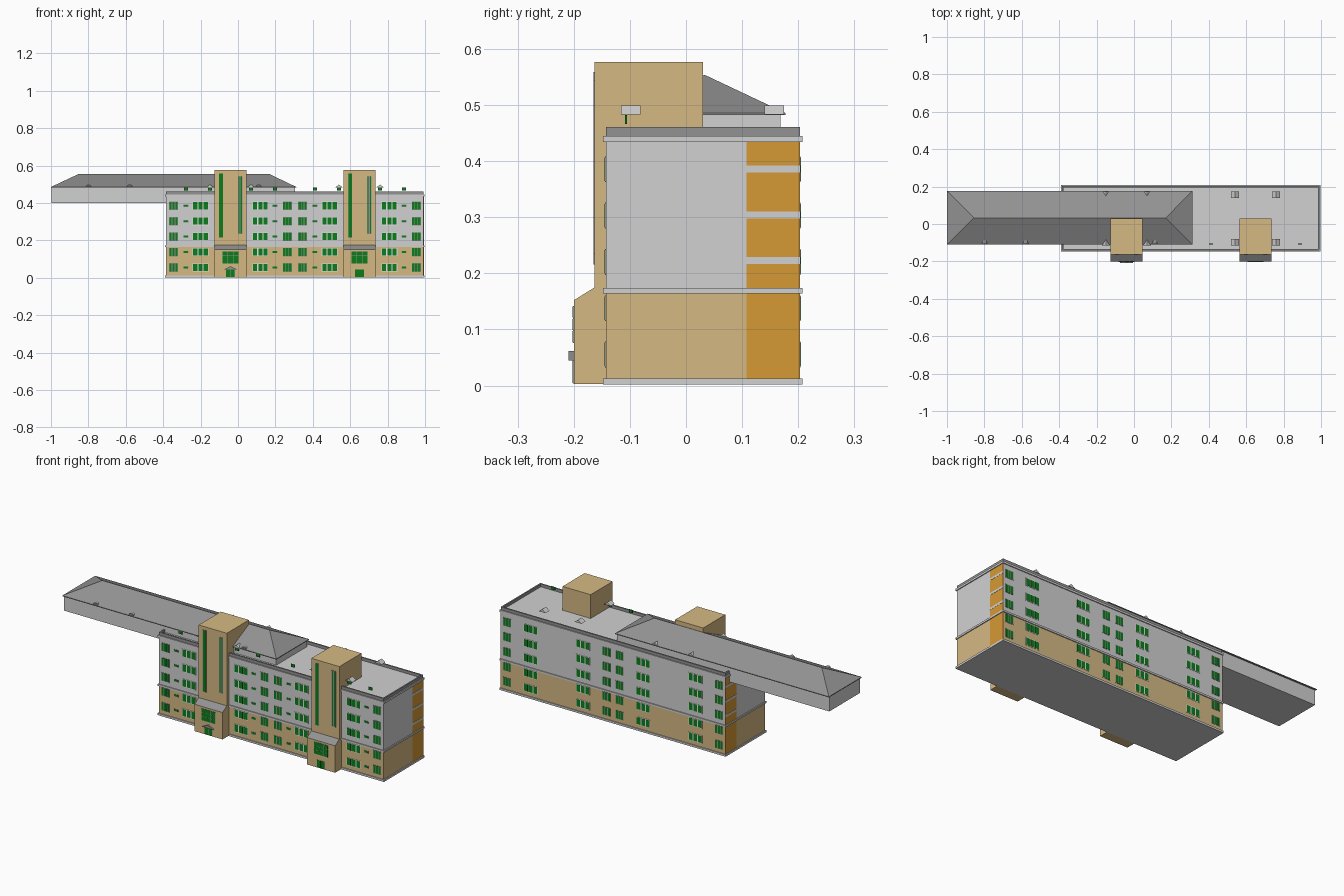
import bpy, bmesh
from mathutils import Matrix, Vector

cube = bpy.data.objects.get("Cube")
if cube:
    bpy.data.objects.remove(cube, do_unlink=True)


def material(name, rgb):
    m = bpy.data.materials.new(name)
    m.use_nodes = True
    m.diffuse_color = (*rgb, 1)
    m.node_tree.nodes["Principled BSDF"].inputs["Base Color"].default_value = (*rgb, 1)
    return m


GREY = material("light grey", (0.64, 0.64, 0.64))
SLATE = material("slate grey", (0.29, 0.29, 0.29))
TAN = material("tan", (0.67, 0.485, 0.23))
OCHRE = material("ochre", (0.67, 0.32, 0.035))
GREEN = material("window green", (0.004, 0.2, 0.012))
WHITE = material("white frame", (0.8, 0.8, 0.82))


def finish(name, bm, *mats):
    bmesh.ops.recalc_face_normals(bm, faces=bm.faces)
    mesh = bpy.data.meshes.new(name)
    bm.to_mesh(mesh)
    bm.free()
    for m in mats:
        mesh.materials.append(m)
    ob = bpy.data.objects.new(name, mesh)
    bpy.context.collection.objects.link(ob)
    return ob


def add_box(bm, x0, x1, y0, y1, z0, z1):
    centre = Vector((x0 + x1, y0 + y1, z0 + z1)) / 2
    size = Matrix.Diagonal((x1 - x0, y1 - y0, z1 - z0, 1))
    bmesh.ops.create_cube(bm, size=1, matrix=Matrix.Translation(centre) @ size)


def boxes(name, mat, *specs):
    bm = bmesh.new()
    for s in specs:
        add_box(bm, *s)
    return finish(name, bm, mat)


def extrude_profile(bm, points, direction):
    face = bm.faces.new([bm.verts.new(p) for p in points])
    out = bmesh.ops.extrude_face_region(bm, geom=[face])
    verts = [g for g in out["geom"] if isinstance(g, bmesh.types.BMVert)]
    bmesh.ops.translate(bm, verts=verts, vec=direction)


# Main block
X0, X1, Y0, Y1 = -0.384, 0.993, -0.143, 0.203
MID = (X0 + X1) / 2
TOWERS = (MID - 0.345, MID + 0.345)
LIP = 0.005


def ring(z0, z1):
    return (X0 - LIP, X1 + LIP, Y0 - LIP, Y1 + LIP, z0, z1)


boxes("lower_walls", TAN, (X0, X1, Y0, Y1, 0.01, 0.168))
boxes("upper_walls", GREY, (X0, X1, Y0, Y1, 0.168, 0.44))
boxes("base_plinth", GREY, ring(0.002, 0.013))
boxes("middle_band", GREY, ring(0.164, 0.174))
boxes("cornice", GREY, ring(0.434, 0.445))
T = 0.008
boxes("parapet", SLATE,
      (X0, X1, Y0, Y0 + T, 0.445, 0.461), (X0, X1, Y1 - T, Y1, 0.445, 0.461),
      (X0, X0 + T, Y0 + T, Y1 - T, 0.445, 0.461), (X1 - T, X1, Y0 + T, Y1 - T, 0.445, 0.461))

# Ochre end panels with floor bands
panels, bands = [], []
for x in (X0, X1):
    for z0, z1 in ((0.013, 0.164), (0.174, 0.434)):
        panels.append((x - 0.001, x + 0.001, 0.108, Y1 + 0.0005, z0, z1))
    for z in (0.223, 0.304, 0.386):
        bands.append((x - 0.002, x + 0.002, 0.108, Y1 + 0.001, z - 0.006, z + 0.006))
boxes("end_panels", OCHRE, *panels)
boxes("end_panel_bands", GREY, *bands)

# Windows: plates with raised panes, on front and back walls
panes, white_frames, dark_frames = [], [], []


def window(x, z, w, h, y, columns, rows, frames, gap):
    if frames is not None:
        frames.append((x - w / 2, x + w / 2, y - 0.0015, y + 0.0015, z - h / 2, z + h / 2))
    pw, ph = w / columns, h / rows
    for i in range(columns):
        for j in range(rows):
            px, pz = x - w / 2 + i * pw, z - h / 2 + j * ph
            panes.append((px + gap, px + pw - gap, y - 0.002, y + 0.002, pz + gap, pz + ph - gap))


ROWS = [0.0555 + 0.0825 * i for i in range(5)]
for tower in TOWERS:
    for side in (-1, 1):
        for z in ROWS:
            for y in (Y0, Y1):
                window(tower + side * 0.16, z, 0.084, 0.044, y, 3, 1, white_frames, 0.003)
                window(tower + side * 0.304, z, 0.048, 0.046, y, 3, 1, dark_frames, 0.002)
            window(tower + side * 0.238, z, 0.026, 0.012, Y0, 1, 1, dark_frames, 0.001)
        # Attic lights above the parapet
        for dx in (0.11, 0.238):
            window(tower + side * dx, 0.474, 0.022, 0.016, -0.107, 1, 1, None, 0)
    # Tall stair windows, porch window and door
    window(tower - 0.05, 0.387, 0.022, 0.343, -0.163, 1, 1, dark_frames, 0.001)
    window(tower + 0.052, 0.39, 0.024, 0.31, -0.163, 2, 1, dark_frames, 0.003)
    window(tower, 0.109, 0.086, 0.066, -0.2, 3, 3, dark_frames, 0.001)
    window(tower, 0.025, 0.048, 0.042, -0.2, 2, 1, dark_frames, 0.001)
boxes("window_panes", GREEN, *panes)
boxes("white_window_frames", WHITE, *white_frames)
boxes("dark_window_frames", SLATE, *dark_frames)

# Stair towers with sloped porch roofs
for name, x in zip(("right_tower", "left_tower"), TOWERS):
    bm = bmesh.new()
    side = ((-0.2, 0.003), (-0.2, 0.152), (-0.163, 0.175), (-0.163, 0.577),
            (0.03, 0.577), (0.03, 0.003))
    extrude_profile(bm, [(x - 0.086, y, z) for y, z in side], (0.172, 0, 0))
    bmesh.ops.recalc_face_normals(bm, faces=bm.faces)
    for f in bm.faces:
        if 0.3 < f.normal.z < 0.95:
            f.material_index = 1
    finish(name, bm, TAN, SLATE)

# Entrance canopy
bm = bmesh.new()
x = TOWERS[0]
extrude_profile(bm, [(x - 0.034, -0.209, 0.045), (x + 0.034, -0.209, 0.045),
                     (x, -0.209, 0.062)], (0, 0.012, 0))
finish("entrance_canopy", bm, SLATE)

# Long hipped wing
HX0, HX1, HY0, HY1 = -1.0, 0.312, -0.11, 0.177
boxes("wing_walls", GREY, (HX0 + 0.004, HX1 - 0.008, HY0 + 0.01, HY1 - 0.009, 0.4, 0.484))
bm = bmesh.new()
add_box(bm, HX0, HX1, HY0, HY1, 0.482, 0.486)
eaves = [bm.verts.new((x, y, 0.486)) for x, y in
         ((HX0, HY0), (HX1, HY0), (HX1, HY1), (HX0, HY1))]
r0, r1 = [bm.verts.new((x, 0.033, 0.554)) for x in (HX0 + 0.145, HX1 - 0.142)]
a, b, c, d = eaves
for f in ((a, b, r1, r0), (b, c, r1), (c, d, r0, r1), (d, a, r0)):
    bm.faces.new(f)
finish("wing_hip_roof", bm, SLATE)

# Rounded eyebrow dormers on the wing
bm = bmesh.new()
for dx in (-0.455, -0.235, 0.235, 0.455):
    turn = Matrix.Translation(((HX0 + HX1) / 2 + dx, -0.094, 0.482)) @ Matrix.Rotation(1.5708, 4, "X")
    bmesh.ops.create_cone(bm, cap_ends=True, segments=12, radius1=0.016, radius2=0.016,
                          depth=0.026, matrix=turn)
bmesh.ops.bisect_plane(bm, geom=bm.verts[:] + bm.edges[:] + bm.faces[:],
                       plane_co=(0, 0, 0.485), plane_no=(0, 0, 1), clear_inner=True)
finish("eyebrow_dormers", bm, SLATE)

# Small gabled roof dormers
bm = bmesh.new()
for tower in TOWERS:
    for x in (tower - 0.11, tower + 0.11):
        for y in (-0.116, 0.14):
            extrude_profile(bm, [(x - 0.021, y, 0.483), (x + 0.021, y, 0.483),
                                 (x, y, 0.499)], (0, 0.035, 0))
finish("gabled_dormers", bm, GREY)
